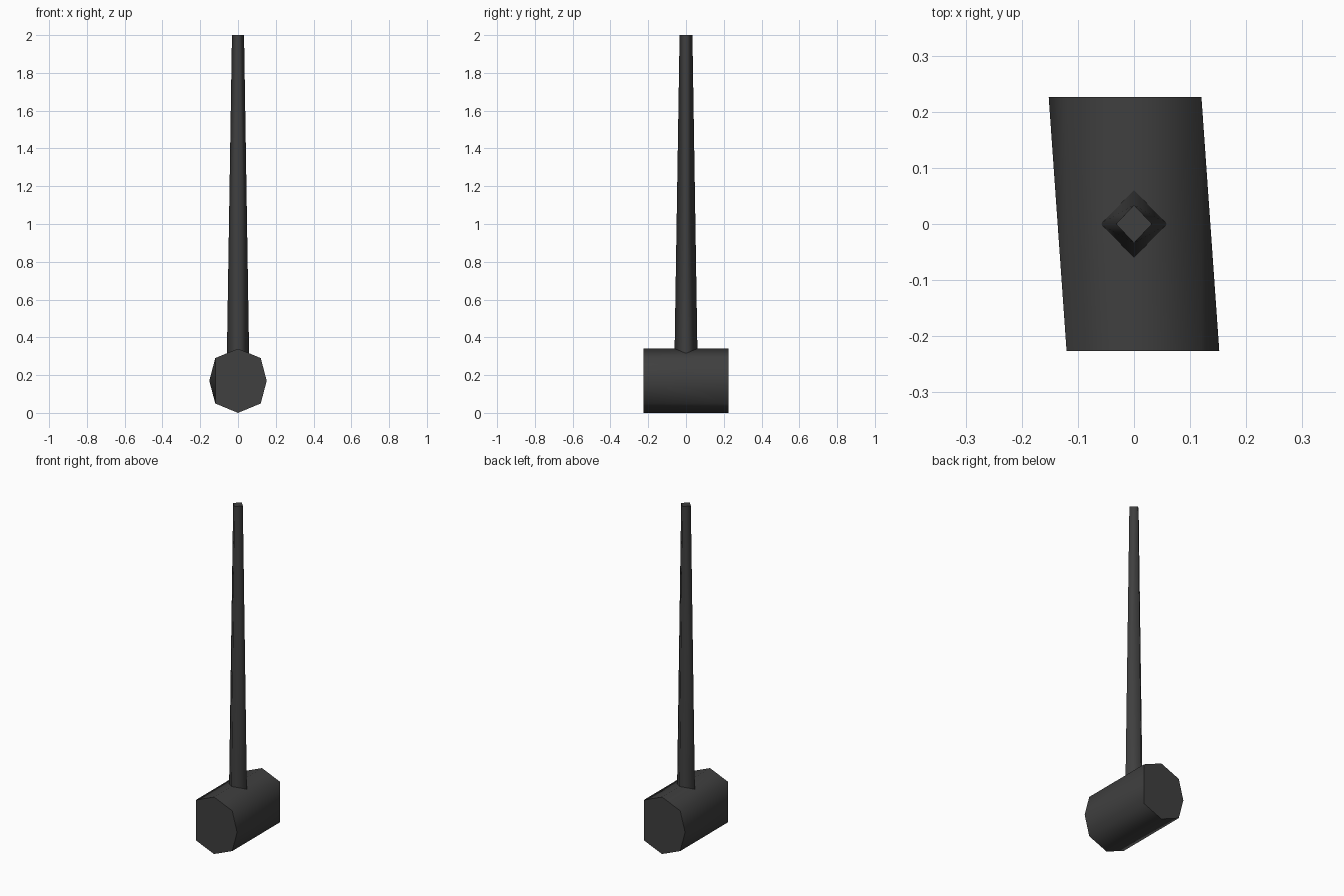
import bpy
import bmesh
from math import cos, sin, pi

cube = bpy.data.objects.get("Cube")
if cube:
    bpy.data.objects.remove(cube)

COLOUR = (0.05, 0.05, 0.05, 1)
iron = bpy.data.materials.new("dark iron grey")
iron.use_nodes = True
iron.diffuse_color = COLOUR
iron.node_tree.nodes["Principled BSDF"].inputs["Base Color"].default_value = COLOUR


def solid(name, points, axis):
    """Convex part with smooth sides and flat, sharp-edged caps across an axis."""
    bm = bmesh.new()
    for p in points:
        bm.verts.new(p)
    bmesh.ops.convex_hull(bm, input=bm.verts[:])
    bmesh.ops.dissolve_limit(bm, angle_limit=0.01, verts=bm.verts[:], edges=bm.edges[:])
    bmesh.ops.recalc_face_normals(bm, faces=bm.faces[:])
    for face in bm.faces:
        face.smooth = abs(face.normal[axis]) < 0.9
    for face in bm.faces:
        if not face.smooth:
            for edge in face.edges:
                edge.smooth = False
    mesh = bpy.data.meshes.new(name)
    bm.to_mesh(mesh)
    bm.free()
    mesh.materials.append(iron)
    obj = bpy.data.objects.new(name, mesh)
    bpy.context.collection.objects.link(obj)
    return obj


# Head: seven-sided ends, the back one turned half round, so the sides skew
R, HALF, TIP = 0.17, 0.226, 0.152
end = [(min(R * cos(i * pi / 4), TIP), R + R * sin(i * pi / 4))
       for i in range(8) if i != 4]
solid("hammer_head", [(s * x, -s * HALF, z) for s in (1, -1) for x, z in end], 1)

# Handle: four-sided, tapering upwards out of the head
rings = [(0.17, 0.061, 0.063), (2.0, 0.032, 0.034)]
solid("handle", [p for z, rx, ry in rings
                 for p in ((rx, 0, z), (0, ry, z), (-rx, 0, z), (0, -ry, z))], 2)
